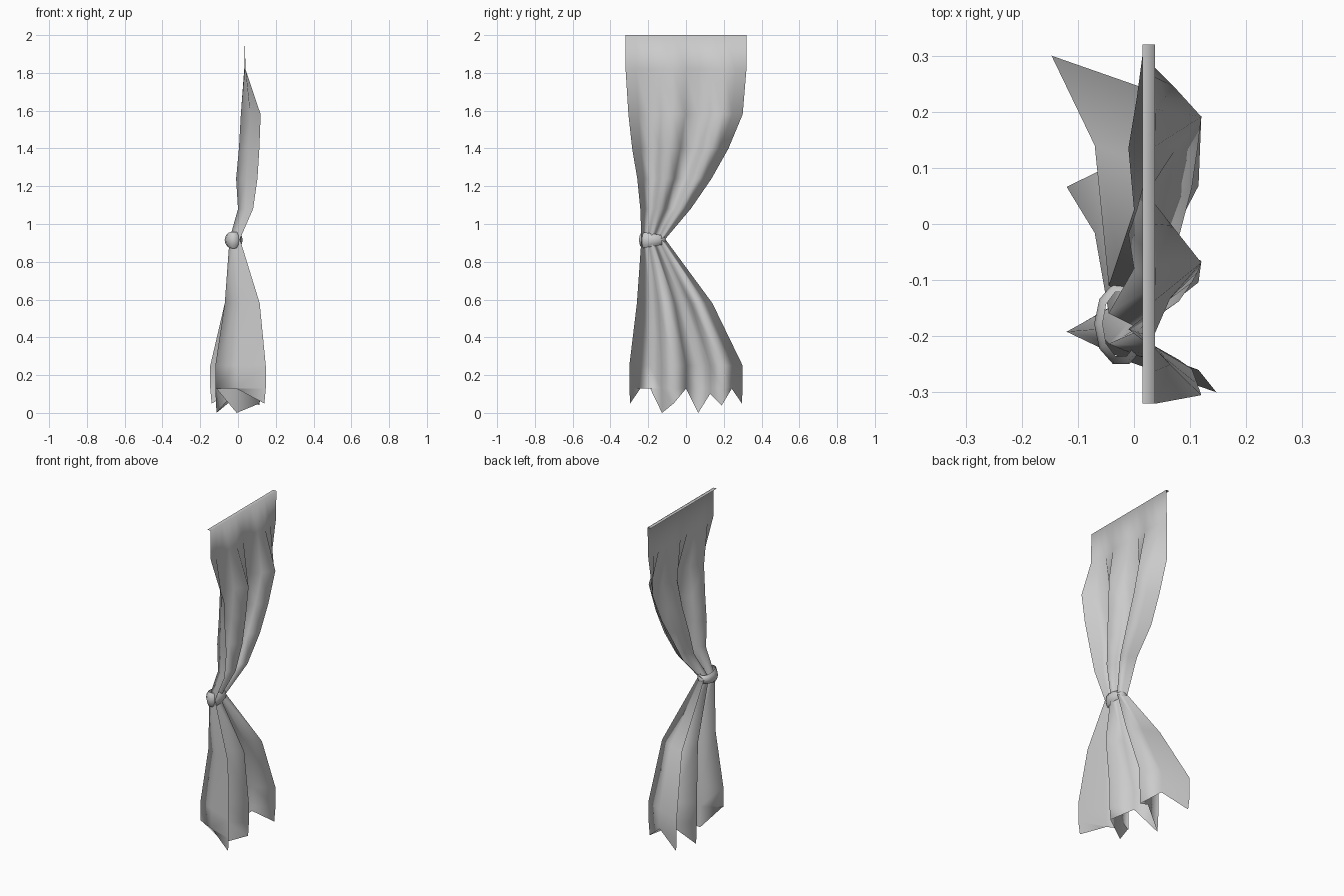
import bpy, bmesh, math

if "Cube" in bpy.data.objects:
    bpy.data.objects.remove(bpy.data.objects["Cube"])


def make_object(name, bm):
    mesh = bpy.data.meshes.new(name)
    bm.to_mesh(mesh)
    bm.free()
    for p in mesh.polygons:
        p.use_smooth = True
    ob = bpy.data.objects.new(name, mesh)
    bpy.context.collection.objects.link(ob)
    return ob


def skin(bm, rows, closed=False):
    for a, b in zip(rows, rows[1:]):
        n = len(a)
        for i in range(n if closed else n - 1):
            j = (i + 1) % n
            bm.faces.new((a[i], a[j], b[j], b[i]))


# Rows of the cloth: height, left y, right y, lowest x, highest x
ROWS = [
    (2.00, -0.32, 0.32, 0.015, 0.015),
    (2.00, -0.32, 0.32, 0.037, 0.037),
    (1.82, -0.32, 0.32, 0.033, 0.039),
    (1.58, -0.305, 0.30, 0.015, 0.12),
    (1.40, -0.285, 0.225, 0.005, 0.113),
    (1.24, -0.258, 0.135, -0.01, 0.103),
    (1.08, -0.242, 0.025, 0.0, 0.08),
    (0.92, -0.236, -0.11, -0.045, 0.01),
    (0.58, -0.26, 0.14, -0.07, 0.115),
    (0.25, -0.30, 0.30, -0.12, 0.12),
    (0.13, -0.30, 0.30, -0.12, 0.12),
]
# Pleat columns: position across the cloth and fold depth (0 = back, 1 = out)
U = [0, .09, .18, .285, .39, .50, .61, .715, .82, .91, 1]
FOLD = [1, .47, 0, .47, 1, .5, 0, .53, 1, .53, 0]
# Ragged hem: heights of the torn points along the bottom edge
HEM = [.05, .128, .128, .0, .05, .128, .0, .10, .04, .128, .05]

# Curtain sheet
bm = bmesh.new()
grid = []
for z, y0, y1, x0, x1 in ROWS:
    flare = 0.027 if z < 0.3 else 0
    row = []
    for i, (u, f) in enumerate(zip(U, FOLD)):
        x = x0 + (x1 - x0) * f
        if i == 0:
            x += flare
        if i == len(U) - 1:
            x -= flare
        row.append(bm.verts.new((x, y0 + (y1 - y0) * u, z)))
    grid.append(row)
low = [bm.verts.new((v.co.x * .95, v.co.y * .985, h)) for v, h in zip(grid[-1], HEM)]
grid.append(low)
skin(bm, grid)
make_object("curtain", bm)

# Tie band gathered around the waist of the curtain
bm = bmesh.new()
rings = []
N = 10
for k in range(N + 1):
    a = 2 * math.pi * (k % N) / N
    h = 0.034 - 0.010 * math.sin(a)
    ring = []
    for dr, dz in ((0, -1), (.010, -.6), (.015, 0), (.010, .6), (0, 1)):
        ring.append(bm.verts.new((-0.023 + (0.033 + dr) * math.cos(a),
                                  -0.178 + (0.060 + dr) * math.sin(a),
                                  0.915 + h * dz)))
    rings.append(ring)
skin(bm, rings)
bmesh.ops.remove_doubles(bm, verts=bm.verts, dist=0.0001)
bmesh.ops.recalc_face_normals(bm, faces=bm.faces)
make_object("tie_band", bm)
